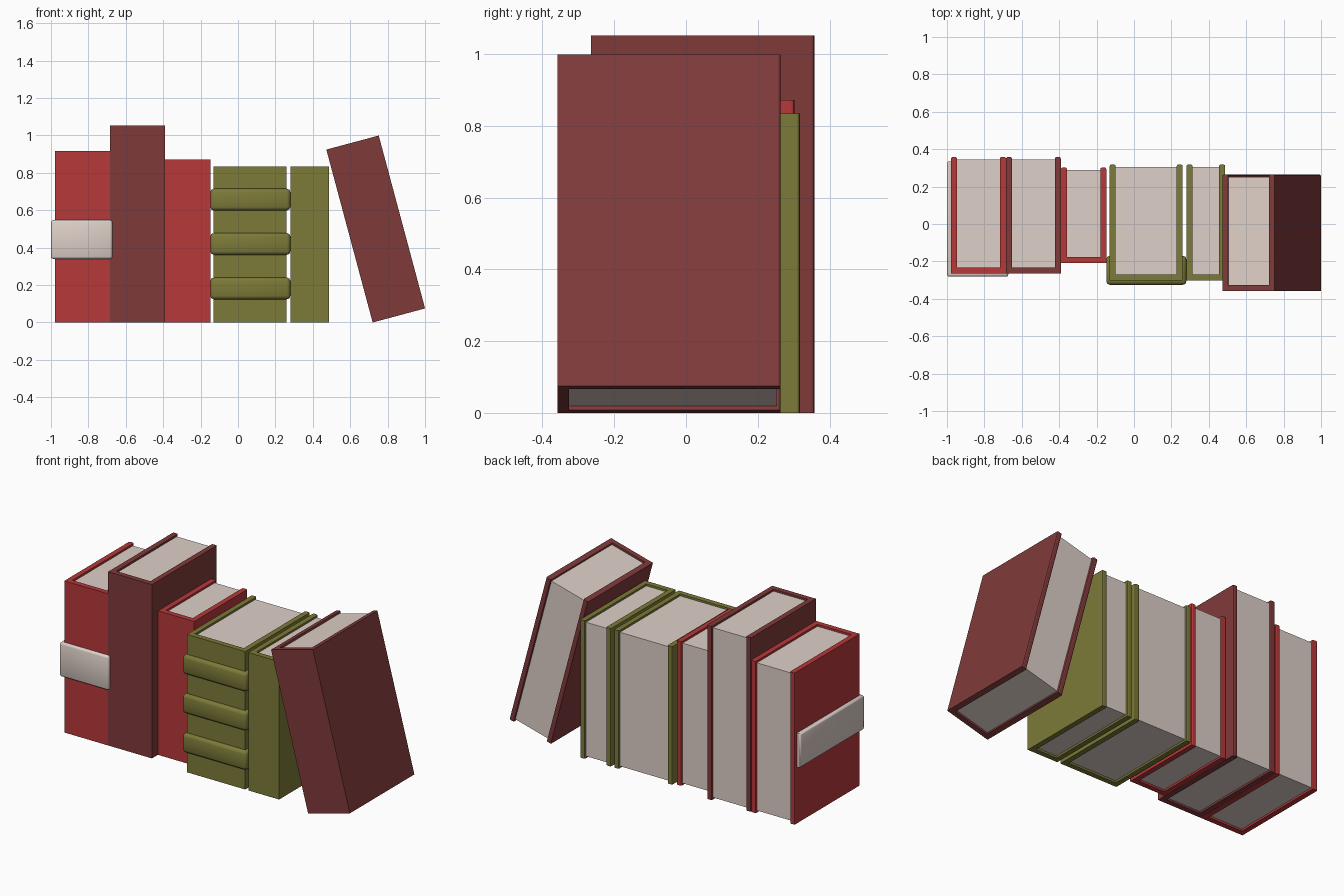
import bpy, bmesh, math

if "Cube" in bpy.data.objects:
    bpy.data.objects.remove(bpy.data.objects["Cube"])


def material(name, r, g, b):
    def lin(c):
        c /= 255
        return c / 12.92 if c <= 0.04045 else ((c + 0.055) / 1.055) ** 2.4
    m = bpy.data.materials.new(name)
    m.diffuse_color = (lin(r), lin(g), lin(b), 1)
    m.use_nodes = True
    m.node_tree.nodes["Principled BSDF"].inputs["Base Color"].default_value = m.diffuse_color
    return m


RED = material("bright red cover", 183, 56, 58)
MAROON = material("dark red cover", 128, 58, 58)
OLIVE = material("olive cover", 124, 122, 56)
PAPER = material("cream paper", 222, 208, 200)


def finish(bm, name, mat):
    bmesh.ops.recalc_face_normals(bm, faces=bm.faces[:])
    mesh = bpy.data.meshes.new(name)
    bm.to_mesh(mesh)
    bm.free()
    mesh.materials.append(mat)
    ob = bpy.data.objects.new(name, mesh)
    bpy.context.collection.objects.link(ob)
    return ob


def u_shape(name, mat, x0, x1, y0, y1, z0, z1, t, bevel, band=False):
    """U profile (open to the back) extruded upward, with eased edges."""
    outer = [(x0, y1), (x0, y0), (x1, y0), (x1, y1)]
    inner = [(x1 - t, y1), (x1 - t, y0 + t), (x0 + t, y0 + t), (x0 + t, y1)]
    bm = bmesh.new()
    face = bm.faces.new([bm.verts.new((x, y, z0)) for x, y in outer + inner])
    ext = bmesh.ops.extrude_face_region(bm, geom=[face])["geom"]
    for v in ext:
        if isinstance(v, bmesh.types.BMVert):
            v.co.z = z1

    def outside(v):
        return (abs(v.co.x - x0) < 1e-4 or abs(v.co.x - x1) < 1e-4
                or abs(v.co.y - y0) < 1e-4)

    edges = []
    for e in bm.edges:
        a, b = e.verts
        upright = abs(a.co.z - b.co.z) > 1e-4
        tip = upright and abs(a.co.y - y1) < 1e-4
        if (band and outside(a) and outside(b)) or (not band and tip):
            edges.append(e)
    bmesh.ops.bevel(bm, geom=edges, offset=bevel, segments=2, profile=0.5,
                    affect='EDGES', clamp_overlap=True)
    ob = finish(bm, name, mat)
    if band:
        bpy.ops.object.select_all(action='DESELECT')
        ob.select_set(True)
        bpy.context.view_layer.objects.active = ob
        bpy.ops.object.shade_smooth_by_angle(angle=math.radians(50))
    return ob


def book(name, mat, x0, x1, y0, y1, height):
    t, gap = 0.032, 0.012
    cover = u_shape(name + "_cover", mat, x0, x1, y0, y1, 0, height, t, 0.008)
    # page block, set slightly in from the cover edges
    bm = bmesh.new()
    bmesh.ops.create_cube(bm, size=1)
    lo = (x0 + t - 0.002, y0 + t - 0.002, gap)
    hi = (x1 - t + 0.002, y1 - gap, height - gap)
    for v in bm.verts:
        v.co = [h if c > 0 else l for c, l, h in zip(v.co, lo, hi)]
    return cover, finish(bm, name + "_pages", PAPER)


# upright books, left to right
book("first_red_book", RED, -0.978, -0.685, -0.265, 0.358, 0.918)
book("tall_maroon_book", MAROON, -0.684, -0.391, -0.265, 0.358, 1.052)
book("short_red_book", RED, -0.39, -0.148, -0.208, 0.302, 0.872)
book("ribbed_olive_book", OLIVE, -0.13, 0.26, -0.302, 0.318, 0.835)
book("thin_olive_book", OLIVE, 0.281, 0.487, -0.302, 0.318, 0.835)

# leaning book, tilted about its lower left edge
for part in book("leaning_maroon_book", MAROON, 0, 0.29, -0.358, 0.264, 0.957):
    part.location.x = 0.72
    part.rotation_euler.y = math.radians(-15)

# paper band around the first book
u_shape("paper_band", PAPER, -1.0, -0.672, -0.282, 0.335, 0.34, 0.547,
        0.03, 0.012, band=True)

# raised ribs on the olive spine
for i, z in enumerate((0.182, 0.42, 0.657)):
    u_shape(f"spine_rib_{i + 1}", OLIVE, -0.148, 0.28, -0.325, -0.17,
            z - 0.058, z + 0.058, 0.032, 0.018, band=True)
